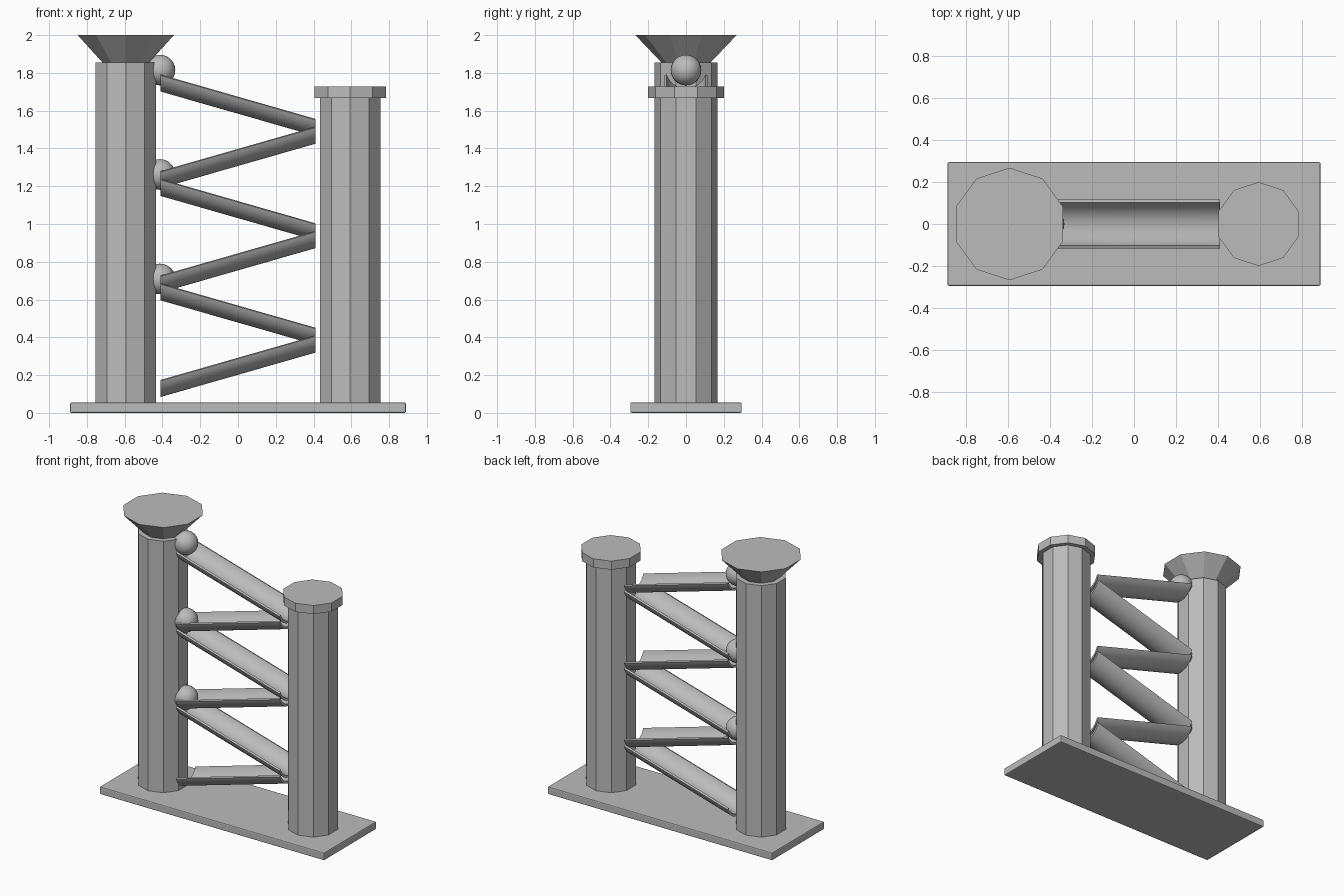
import bpy, bmesh, math

if "Cube" in bpy.data.objects:
    bpy.data.objects.remove(bpy.data.objects["Cube"])

grey = bpy.data.materials.new("plain_grey")
grey.diffuse_color = (0.5, 0.5, 0.5, 1)
grey.use_nodes = True
grey.node_tree.nodes["Principled BSDF"].inputs["Base Color"].default_value = grey.diffuse_color


def finish(name, bm, smooth=False):
    bmesh.ops.recalc_face_normals(bm, faces=bm.faces)
    me = bpy.data.meshes.new(name)
    bm.to_mesh(me)
    bm.free()
    me.materials.append(grey)
    if smooth:
        me.shade_smooth()
        me.set_sharp_from_angle(angle=math.radians(35))
    ob = bpy.data.objects.new(name, me)
    bpy.context.collection.objects.link(ob)
    return ob


def decagon(name, x, z0, z1, r0, r1):
    # ten-sided prism or frustum with a corner pointing along y
    bm = bmesh.new()
    rings = []
    for z, r in ((z0, r0), (z1, r1)):
        rings.append([bm.verts.new((x + r * math.sin(i * math.tau / 10),
                                    r * math.cos(i * math.tau / 10), z))
                      for i in range(10)])
    for i in range(10):
        j = (i + 1) % 10
        bm.faces.new((rings[0][i], rings[0][j], rings[1][j], rings[1][i]))
    for ring in rings:
        bm.faces.new(ring)
    return finish(name, bm)


def trough(name, z_mid, direction, ro=0.124, ri=0.109, half=0.41, n=20):
    # arc-shaped gutter, sloped, with plumb-cut ends; z_mid is the rim height
    tilt = math.radians(16)
    slope = direction * math.tan(tilt)
    arc = [math.radians(200 + 140 * i / n) for i in range(n + 1)]
    prof = [(ro * math.cos(a), ro * math.sin(a)) for a in arc]
    prof += [(ri * math.cos(a), ri * math.sin(a)) for a in reversed(arc)]
    rim = ri * math.sin(arc[0])
    bm = bmesh.new()
    ends = [[bm.verts.new((x, y, z_mid + slope * x + (v - rim) / math.cos(tilt)))
             for y, v in prof] for x in (-half, half)]
    m = len(prof)
    for i in range(m):
        j = (i + 1) % m
        bm.faces.new((ends[0][i], ends[0][j], ends[1][j], ends[1][i]))
    for e in ends:
        for i in range(n):
            bm.faces.new((e[i], e[i + 1], e[m - 2 - i], e[m - 1 - i]))
    return finish(name, bm, True)


# base board with softened edges
bm = bmesh.new()
bmesh.ops.create_cube(bm, size=1)
for v in bm.verts:
    v.co = (v.co.x * 1.778, v.co.y * 0.59, 0.0275 + v.co.z * 0.055)
bmesh.ops.bevel(bm, geom=bm.edges[:], offset=0.007, segments=2,
                profile=0.5, affect='EDGES')
finish("base_board", bm)

# towers, funnel and cap
X = 0.594
decagon("tall_tower", -X, 0.05, 1.855, 0.168, 0.168)
decagon("funnel", -X, 1.855, 2.0, 0.13, 0.268)
decagon("short_tower", X, 0.05, 1.67, 0.168, 0.168)
decagon("tower_cap", X, 1.666, 1.728, 0.2, 0.2)

# zigzag troughs
for k in range(6):
    trough(f"trough_{k + 1}", 1.674 - 0.2764 * k, -1 if k % 2 == 0 else 1)

# marbles at the start of each descending trough
for k in range(3):
    bm = bmesh.new()
    bmesh.ops.create_uvsphere(bm, u_segments=24, v_segments=14, radius=0.081)
    bmesh.ops.translate(bm, verts=bm.verts, vec=(-0.413, 0, 1.815 - 0.553 * k))
    finish(f"marble_{k + 1}", bm, True)
